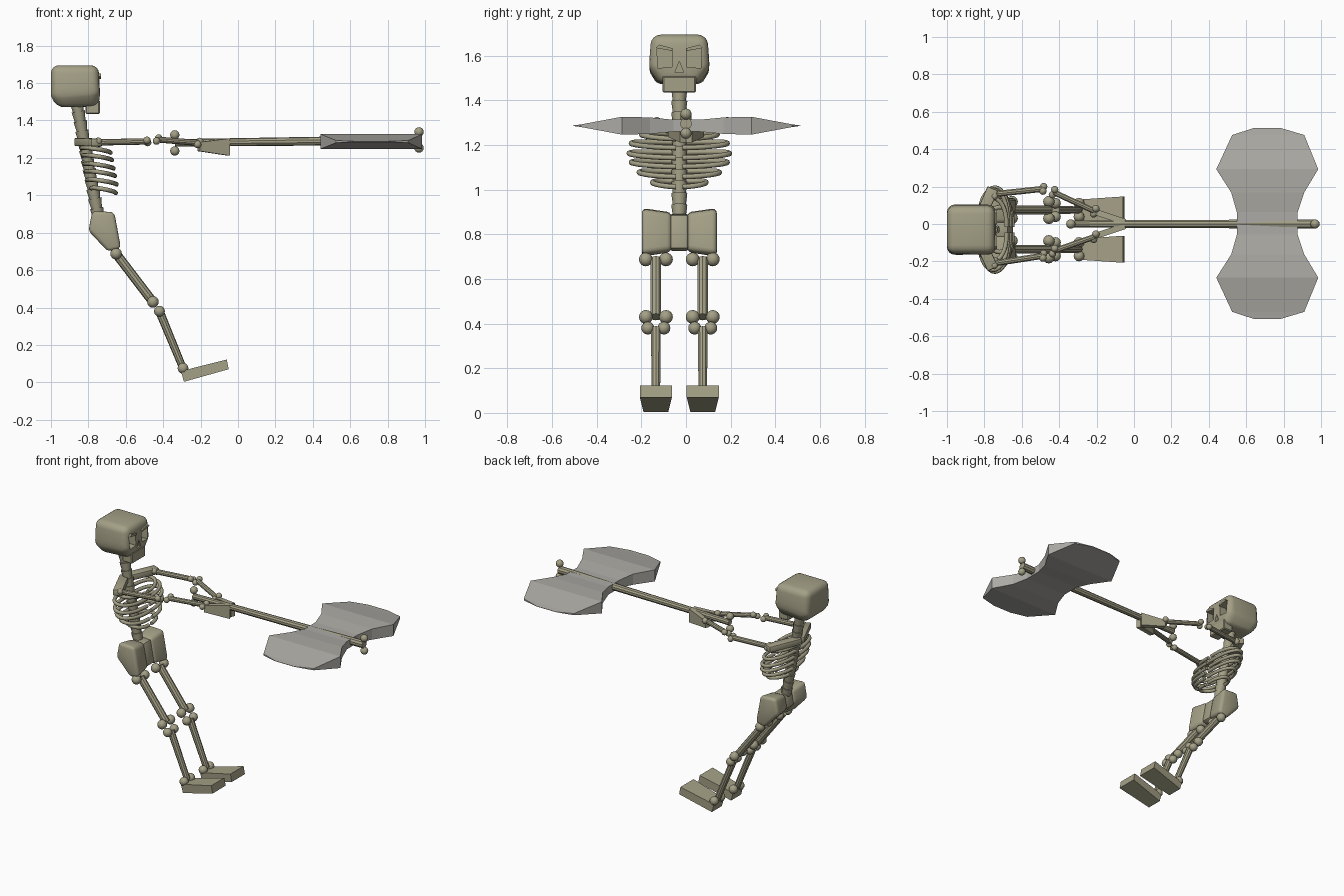
import bpy, bmesh, math
from mathutils import Vector, Matrix

if "Cube" in bpy.data.objects:
    bpy.data.objects.remove(bpy.data.objects["Cube"])

CY = -0.03  # body centre plane


def material(name, col):
    m = bpy.data.materials.new(name)
    m.diffuse_color = (*col, 1)
    m.use_nodes = True
    m.node_tree.nodes["Principled BSDF"].inputs["Base Color"].default_value = m.diffuse_color
    return m


BONE = material("bone", (0.37, 0.35, 0.24))
STEEL = material("steel", (0.42, 0.41, 0.38))


def finish(name, bm, mat=BONE, smooth=True, bevel=0, seg=3):
    bmesh.ops.recalc_face_normals(bm, faces=bm.faces)
    me = bpy.data.meshes.new(name)
    bm.to_mesh(me)
    bm.free()
    ob = bpy.data.objects.new(name, me)
    bpy.context.collection.objects.link(ob)
    me.materials.append(mat)
    bpy.ops.object.select_all(action='DESELECT')
    ob.select_set(True)
    bpy.context.view_layer.objects.active = ob
    if bevel:
        b = ob.modifiers.new("bevel", 'BEVEL')
        b.width, b.segments = bevel, seg
        bpy.ops.object.modifier_apply(modifier="bevel")
    if smooth:
        bpy.ops.object.shade_smooth_by_angle(angle=math.radians(35))
    return ob


def hull(name, pts, **kw):
    bm = bmesh.new()
    for p in pts:
        bm.verts.new(p)
    bmesh.ops.convex_hull(bm, input=bm.verts)
    bmesh.ops.dissolve_limit(bm, angle_limit=0.02, verts=bm.verts, edges=bm.edges)
    return finish(name, bm, **kw)


def rod(bm, a, b, r1, r2, n=10):
    a, b = Vector(a), Vector(b)
    d = b - a
    m = Matrix.Translation((a + b) / 2) @ d.to_track_quat('Z', 'Y').to_matrix().to_4x4()
    bmesh.ops.create_cone(bm, cap_ends=True, segments=n, radius1=r1, radius2=r2,
                          depth=d.length, matrix=m)


def bone(name, a, b, r, knob, off, r2=None):
    """Shaft with a pair of knobs at each end."""
    bm = bmesh.new()
    a, b, off = Vector(a), Vector(b), Vector(off)
    rod(bm, a, b, r, r2 or r)
    for p in (a, b):
        for s in (-1, 1):
            bmesh.ops.create_uvsphere(bm, u_segments=12, v_segments=8, radius=knob,
                                      matrix=Matrix.Translation(p + off * s))
    return finish(name, bm)


def box(x0, x1, y0, y1, z0, z1):
    return [(x, y, z) for x in (x0, x1) for y in (y0, y1) for z in (z0, z1)]


# Skull: rounded block with tapered cheeks, cut eye and nose holes
pts = [(x, CY + s * w, z) for s in (-1, 1) for x, w, z in (
    (-1.0, .125, 1.695), (-.745, .125, 1.695), (-1.0, .137, 1.53), (-.738, .137, 1.55),
    (-.97, .10, 1.47), (-.742, .085, 1.475))]
skull = hull("skull", pts, bevel=.042, seg=4)
cutters = [hull("eye_cutter", [(x, CY + s * y, z) for x in (-.79, -.70) for y, z in
                               ((.033, 1.55), (.097, 1.545), (.10, 1.635), (.033, 1.622))], smooth=False)
           for s in (-1, 1)]
cutters.append(hull("nose_cutter", [(x, CY + y, z) for x in (-.77, -.70) for y, z in
                                    ((-.02, 1.525), (.02, 1.525), (0, 1.575))], smooth=False))
for c in cutters:
    bpy.context.view_layer.objects.active = skull
    m = skull.modifiers.new("cut", 'BOOLEAN')
    m.operation, m.object, m.solver = 'DIFFERENCE', c, 'EXACT'
    bpy.ops.object.modifier_apply(modifier="cut")
    bpy.data.objects.remove(c)

# Jaw and brows
hull("jaw", box(-.815, -.739, CY - .075, CY + .075, 1.435, 1.51), bevel=.006, seg=1)
for s in (-1, 1):
    hull("brow", [(x, CY + s * y, z) for x in (-.78, -.732) for y, z in
                  ((.03, 1.622), (.03, 1.634), (.105, 1.635), (.09, 1.65))], smooth=False)


# Spine of stacked vertebrae
def spine(z):
    return Vector((-.86 + .11 * (1.48 - z) / .58, CY, z))


bm = bmesh.new()
N = 12
for i in range(N):
    z0 = .88 + i * .62 / N
    z1 = z0 + .62 / N
    rod(bm, spine(z0), spine(z1), .029, .036, 12)
finish("spine", bm)

# Ribs: one swept half loop per side
for z, w in ((1.24, .17), (1.20, .215), (1.155, .225), (1.115, .215), (1.07, .18), (1.025, .12)):
    d = .078 if w > .15 else .065
    for s in (-1, 1):
        cu = bpy.data.curves.new("rib", 'CURVE')
        cu.dimensions = '3D'
        cu.bevel_depth, cu.bevel_resolution, cu.use_fill_caps = .012, 2, True
        sp = cu.splines.new('POLY')
        n = 16
        sp.points.add(n)
        for k in range(n + 1):
            t = math.pi * k / n
            p = spine(z) + Vector((.055 - d * math.cos(t),
                                   s * (.015 + (w - .015) * math.sin(t) ** .8),
                                   .012 * math.cos(t) + .008 * math.sin(t)))
            sp.points[k].co = (*p, 1)
        sp.use_smooth = True
        ob = bpy.data.objects.new("rib", cu)
        bpy.context.collection.objects.link(ob)
        cu.materials.append(BONE)

# Pelvis: two flared blocks and a centre block
prof = ((-.066, .109), (.055, .103), (.092, -.096), (.02, -.114), (-.087, 0))


def section(y, k):
    return [(-.715 + x * k, y, .81 + z * k) for x, z in prof]


for s in (-1, 1):
    hull("pelvis_side", section(CY + s * .168, 1) + section(CY + s * .034, .82), bevel=.022)
hull("pelvis_centre", section(CY - .04, .76) + section(CY + .04, .76), bevel=.01, seg=2)

# Legs and feet
for s in (-1, 1):
    y = CY + s * .105
    bone("thigh", (-.652, y, .688), (-.455, y, .43), .025, .031, (0, .045, 0))
    bone("shin", (-.42, y, .38), (-.294, y, .075), .023, .029, (0, .036, 0), .02)
    hull("foot", [(x, y + t * w, z) for t in (-1, 1) for x, z, w in (
        (-.305, .06, .055), (-.289, .003, .055), (-.06, .122, .072), (-.05, .07, .072))], smooth=False)

# Shoulders, arms and hands
for s, ys, ye, yf in ((1, .16, .188, .17), (-1, -.21, -.17, -.145)):
    a, b = Vector((-.85, CY, 1.285)), Vector((-.755, ys + s * .03, 1.283))
    side = Vector((.028, -s * .012, 0))
    hull("collar_bone", [p + side * t + Vector((0, 0, h)) for p in (a, b)
                         for t in (-1, 1) for h in (-.021, .021)], bevel=.007, seg=2)
    bone("upper_arm", (-.745, ys, 1.283), (-.485, ye, 1.288), .017, .02, (.002, .012, -.006))
    bone("forearm", (-.43, yf, 1.298), (-.21, s * .068, 1.28), .016, .02, (.006, .014, .008))
    n = Vector((.08, s * .18, 0)).normalized()
    wrist, tip = Vector((-.21, s * .065, 1.26)), Vector((-.05, s * .012, 1.258))
    hull("hand", [p + n * t + Vector((0, 0, h * k)) for p, h in ((wrist, .024), (tip, .046))
                  for t in (-.016, .016) for k in (-1, 1)], smooth=False)

# Axe handle: long bone with upright knobs
bone("axe_handle", (-.338, 0, 1.28), (.968, 0, 1.296), .02, .025, (0, 0, .043), .026)

# Double axe head: mirrored stations of (y, x left, x right, half thickness)
half = ((.06, .55, .875, .027), (.165, .52, .91, .037), (.29, .44, .985, .04),
        (.473, .525, .91, .006), (.51, .64, .785, .001))
stations = [(-y, a, b, h) for y, a, b, h in reversed(half)] + list(half)
bm = bmesh.new()
rings = [[bm.verts.new((x, y + .003, 1.287 + k * h)) for x, k in ((a, -1), (b, -1), (b, 1), (a, 1))]
         for y, a, b, h in stations]
for p, q in zip(rings, rings[1:]):
    for i in range(4):
        j = (i + 1) % 4
        bm.faces.new((p[i], p[j], q[j], q[i]))
bm.faces.new(rings[0])
bm.faces.new(rings[-1])
finish("axe_head", bm, mat=STEEL, smooth=False)
